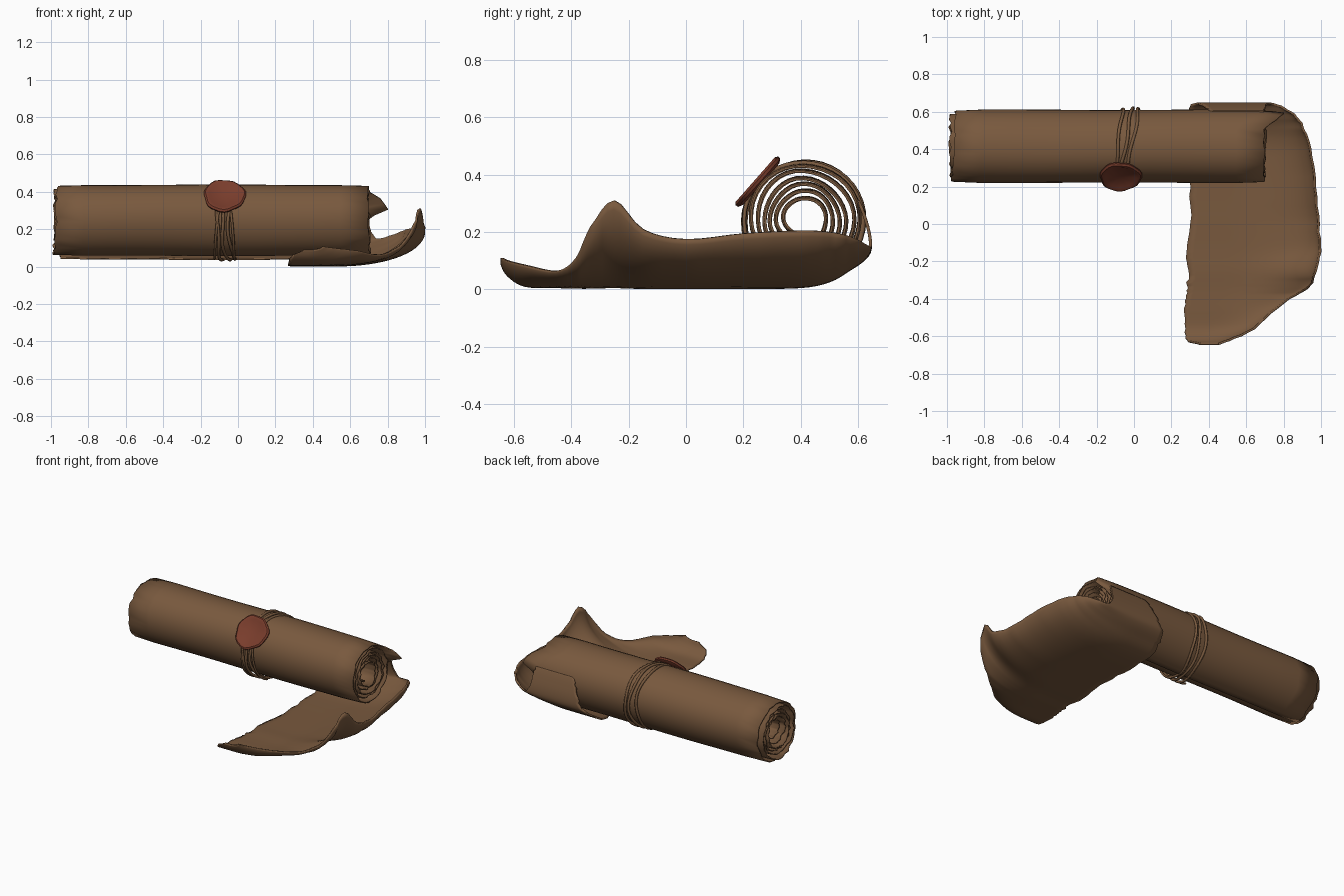
import bpy, bmesh, math, random
from mathutils import Vector, Matrix

if "Cube" in bpy.data.objects:
    bpy.data.objects.remove(bpy.data.objects["Cube"])

random.seed(4)
AXIS_Y, AXIS_Z = 0.41, 0.24


def material(name, rgb):
    m = bpy.data.materials.new(name)
    m.diffuse_color = (*rgb, 1)
    m.use_nodes = True
    m.node_tree.nodes["Principled BSDF"].inputs["Base Color"].default_value = m.diffuse_color
    return m


PARCHMENT = material("parchment brown", (0.19, 0.1, 0.048))
WAX = material("wax red", (0.19, 0.046, 0.025))


def finish(name, verts, faces, mat, angle=40, thickness=0):
    me = bpy.data.meshes.new(name)
    me.from_pydata(verts, [], faces)
    bm = bmesh.new()
    bm.from_mesh(me)
    bmesh.ops.recalc_face_normals(bm, faces=bm.faces)
    bm.to_mesh(me)
    bm.free()
    ob = bpy.data.objects.new(name, me)
    bpy.context.collection.objects.link(ob)
    me.materials.append(mat)
    if thickness:
        s = ob.modifiers.new("thickness", "SOLIDIFY")
        s.thickness, s.offset = thickness, 0
    bpy.ops.object.select_all(action="DESELECT")
    bpy.context.view_layer.objects.active = ob
    ob.select_set(True)
    bpy.ops.object.shade_smooth_by_angle(angle=math.radians(angle))
    return ob


def grid_faces(rows, cols, wrap=False):
    last = cols if wrap else cols - 1
    return [(r * cols + c, r * cols + (c + 1) % cols,
             (r + 1) * cols + (c + 1) % cols, (r + 1) * cols + c)
            for r in range(rows - 1) for c in range(last)]


def catmull(pts, steps):
    out = []
    for i in range(len(pts) - 1):
        p = [pts[max(0, min(len(pts) - 1, i + k))] for k in (-1, 0, 1, 2)]
        for s in range(steps):
            t = s / steps
            out.append([0.5 * (2 * b + (c - a) * t + (2 * a - 5 * b + 4 * c - d) * t * t
                               + (3 * b - a - 3 * c + d) * t ** 3)
                        for a, b, c, d in zip(*p)])
    return out + [list(pts[-1])]


# Rolled parchment: one long spiral with ragged ends and a pointed flap at the back
TURN, TURNS, COLS = 36, 6, 12
layer_r = [0.196, 0.176, 0.148, 0.128, 0.106, 0.082, 0.055]
layer_left = [-0.945, -0.985, -0.975, -0.96, -0.98, -0.95, -0.93]
layer_right = [0.685, 0.705, 0.69, 0.70, 0.675, 0.69, 0.66]


def along(table, t):
    i = min(int(t), len(table) - 2)
    return table[i] + (table[i + 1] - table[i]) * (t - i)


verts = []
n = TURN * TURNS + 1
for i in range(n):
    t = i / TURN
    deg = -90 + 360 * t
    a = math.radians(deg)
    # hold the radius through most of a turn, then step inwards
    k = int(t)
    r = along(layer_r, k + max(0, (t - k - 0.55) / 0.45))
    r += 0.003 * math.sin(3 * a + t)
    left = along(layer_left, t) + random.uniform(-0.008, 0.008)
    right = along(layer_right, t) + random.uniform(-0.008, 0.008)
    if 5 < deg < 62:
        right += 0.12 * ((deg - 5) / 17 if deg < 22 else (62 - deg) / 40)
    for c in range(COLS):
        u = c / (COLS - 1)
        rr = r + 0.002 * math.sin(9 * u + 2 * a)
        rr -= 0.005 * max(0, abs(2 * u - 1) - 0.9) * 10
        verts.append((left + (right - left) * u,
                      AXIS_Y + rr * math.cos(a), AXIS_Z + rr * math.sin(a)))
finish("rolled_parchment", verts, grid_faces(n, COLS), PARCHMENT, 40, 0.008)

# Loose sheet: stations of y, left x, right x, base height, right rim height
stations = [
    (-0.642, 0.36, 0.45, 0.09, 0.11), (-0.62, 0.28, 0.51, 0.05, 0.1),
    (-0.56, 0.27, 0.64, 0.014, 0.085), (-0.45, 0.27, 0.76, 0.01, 0.065),
    (-0.38, 0.28, 0.86, 0.008, 0.11), (-0.33, 0.285, 0.94, 0.008, 0.22),
    (-0.25, 0.29, 0.97, 0.01, 0.31), (-0.15, 0.285, 0.993, 0.007, 0.21),
    (0, 0.305, 0.985, 0.007, 0.175), (0.2, 0.295, 0.97, 0.007, 0.195),
    (0.4, 0.29, 0.94, 0.01, 0.205), (0.5, 0.28, 0.91, 0.03, 0.2),
    (0.57, 0.28, 0.87, 0.07, 0.185), (0.62, 0.29, 0.8, 0.105, 0.16),
    (0.642, 0.33, 0.74, 0.14, 0.15), (0.638, 0.36, 0.71, 0.2, 0.2),
    (0.617, 0.39, 0.70, 0.27, 0.27), (0.60, 0.42, 0.69, 0.31, 0.31)]
rows = catmull(stations, 4)
COLS = 22
verts = []
for y, xl, xr, zb, zt in rows:
    xl += random.uniform(-0.008, 0.008)
    xr += random.uniform(-0.004, 0.004)
    for c in range(COLS):
        # flat to the left, elliptical curl to the right
        u = c / (COLS - 1)
        if u < 0.3:
            s, h = u / 0.3 * 0.35, 0
        else:
            b = (u - 0.3) / 0.7 * math.pi / 2
            s, h = 0.35 + 0.65 * math.sin(b), 1 - math.cos(b)
        verts.append((xl + (xr - xl) * s, y, max(0.006, zb + (zt - zb) * h)))
finish("loose_sheet", verts, grid_faces(len(rows), COLS), PARCHMENT, 50, 0.011)


# Cord: tilted loops round the roll, and two short tails
def tube(name, pts, r, closed):
    cu = bpy.data.curves.new(name, "CURVE")
    cu.dimensions = "3D"
    cu.bevel_depth, cu.bevel_resolution, cu.use_fill_caps = r, 1, True
    sp = cu.splines.new("POLY")
    sp.points.add(len(pts) - 1)
    for p, q in zip(sp.points, pts):
        p.co = (*q, 1)
    sp.use_cyclic_u = closed
    cu.materials.append(PARCHMENT)
    bpy.context.collection.objects.link(bpy.data.objects.new(name, cu))


for j, (front, back, rad) in enumerate([(-0.11, -0.06, 0.204), (-0.085, -0.01, 0.207),
                                        (-0.05, 0.025, 0.204)]):
    pts = []
    for i in range(40):
        a = math.tau * i / 40
        r = rad + 0.004 * math.sin(2 * a + j)
        w = 0.5 + 0.5 * math.cos(a)
        pts.append((front + (back - front) * w + 0.006 * math.sin(4 * a + 2 * j),
                    AXIS_Y + r * math.cos(a), AXIS_Z + r * math.sin(a)))
    tube(f"cord_loop_{j + 1}", pts, 0.009, True)
for j, x in enumerate((-0.125, -0.02)):
    pts = [(x + 0.5 * (-0.07 - x) * (1 - i / 10) ** 2,
            AXIS_Y + 0.208 * math.cos(math.radians(150 + 10 * i)),
            AXIS_Z + 0.208 * math.sin(math.radians(150 + 10 * i))) for i in range(11)]
    tube(f"cord_tail_{j + 1}", pts, 0.007, False)

# Wax seal: irregular disc with a raised rim, tilted on the front upper side of the roll
profile = [(0.0, -0.012), (0.095, -0.012), (0.11, -0.004), (0.112, 0.006),
           (0.103, 0.014), (0.09, 0.014), (0.08, 0.008), (0.0, 0.008)]
SEG = 28
normal = Vector((0, -0.75, 0.66)).normalized()
side = Vector((1, 0, 0))
up = normal.cross(side)
centre = Vector((-0.072, AXIS_Y, AXIS_Z)) + normal * 0.207
verts = []
for r, h in profile:
    for i in range(SEG):
        a = math.tau * i / SEG
        rr = max(r, 0.001) * (1 + 0.035 * math.sin(3 * a + 1) + 0.025 * math.sin(7 * a))
        verts.append(centre + side * rr * math.cos(a) + up * rr * math.sin(a) + normal * h)
finish("wax_seal", verts, grid_faces(len(profile), SEG, True), WAX, 35)
